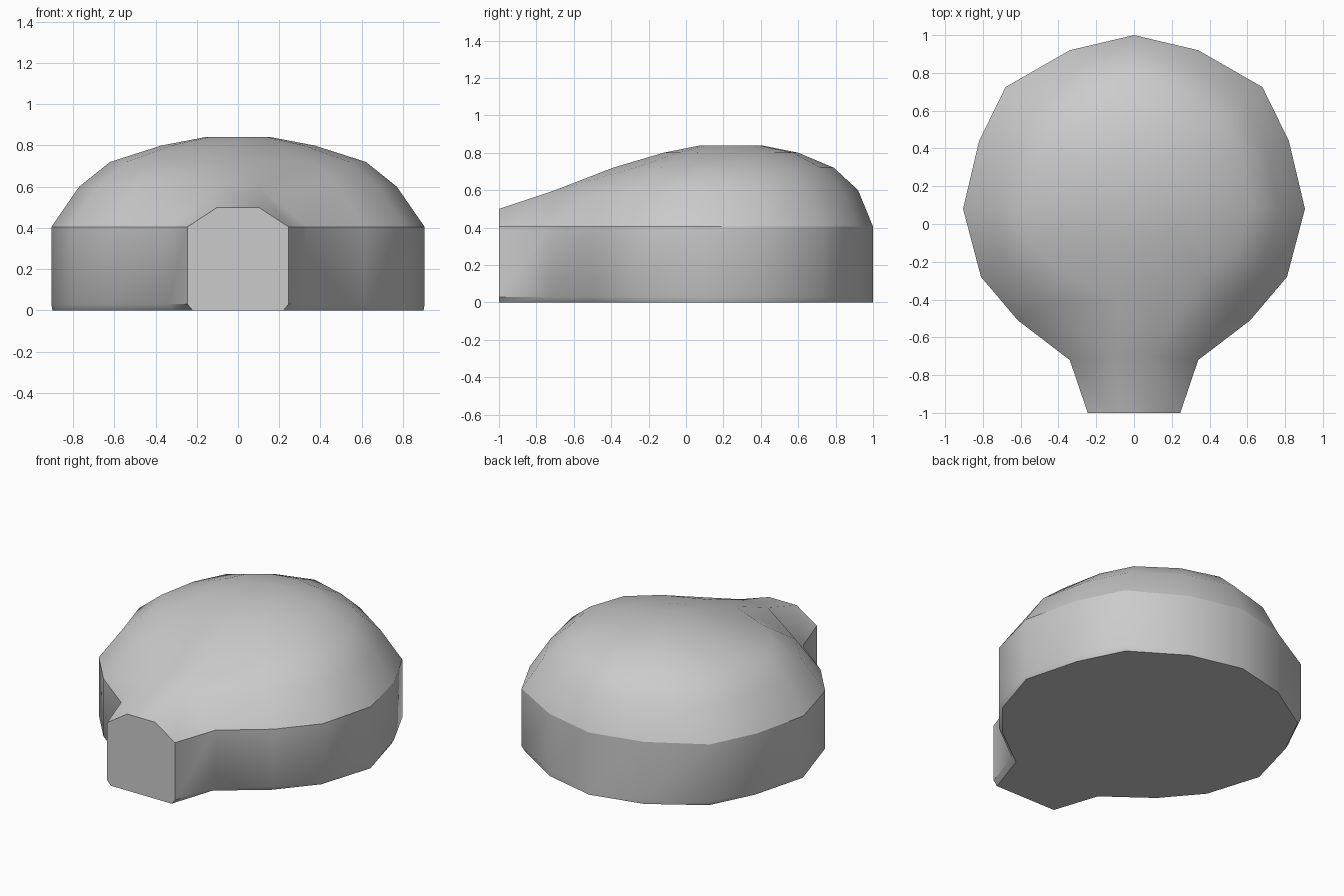
import bpy, bmesh

if "Cube" in bpy.data.objects:
    bpy.data.objects.remove(bpy.data.objects["Cube"])

bm = bmesh.new()


def ring(half, z):
    """Closed loop from a half outline (x, y[, z]) starting on the centre line at the back."""
    pts = [(p[0], p[1], p[2] if len(p) > 2 else z) for p in half]
    pts += [(-x, y, h) for x, y, h in reversed(pts[1:])]
    return [bm.verts.new(p) for p in pts]


def bridge(low, high):
    n = len(low)
    for i in range(n):
        j = (i + 1) % n
        bm.faces.new((low[j], low[i], high[i], high[j]))


# Wall outline, back to entrance
outline = [(0, 1), (.34, .92), (.68, .725), (.82, .44), (.905, .08),
           (.81, -.28), (.615, -.51), (.34, -.72), (.245, -1)]
floor = [(0, 1), (.34, .92), (.665, .715), (.805, .435), (.9, .08),
         (.79, -.27), (.595, -.5), (.315, -.71), (.22, -1)]
base = ring(floor, 0)
skirt = ring(outline, .03)
eave = ring(outline, .405)
bridge(base, skirt)
bridge(skirt, eave)
bm.faces.new(base)

# First roof course, ending in the entrance tunnel roof
course = ring([(0, .92), (.295, .835), (.58, .645), (.70, .40), (.77, .08),
               (.68, -.22), (.49, -.43), (.10, -.70), (.10, -1, .5)], .6)
bridge(eave, course)
bm.faces.new((course[10], course[9], course[8], course[7]))

# Upper dome courses
lower = course[:8] + course[10:]
uppers = [
    (.72, [(0, .79), (.24, .72), (.47, .56), (.57, .36), (.62, .10),
           (.54, -.13), (.37, -.27), (.08, -.39)]),
    (.80, [(0, .60), (.15, .57), (.28, .48), (.34, .36), (.37, .21),
           (.32, .06), (.21, -.04), (.05, -.12)]),
    (.84, [(0, .40), (.06, .39), (.12, .35), (.15, .30), (.16, .24),
           (.14, .17), (.09, .11), (.03, .08)]),
]
for z, half in uppers:
    upper = ring(half, z)
    bridge(lower, upper)
    lower = upper
bm.faces.new(list(reversed(lower)))

# Smooth faces with crisp eave and entrance edges
bmesh.ops.recalc_face_normals(bm, faces=bm.faces)
eave_set = set(eave)
for f in bm.faces:
    f.smooth = True
for e in bm.edges:
    in_front = all(f.calc_center_median().y < -.99 for f in e.link_faces)
    on_eave = e.verts[0] in eave_set and e.verts[1] in eave_set
    e.smooth = not (e.calc_face_angle(0) > .7 or (on_eave and not in_front))

mesh = bpy.data.meshes.new("domed_hut")
bm.to_mesh(mesh)
bm.free()
hut = bpy.data.objects.new("domed_hut", mesh)
bpy.context.collection.objects.link(hut)
